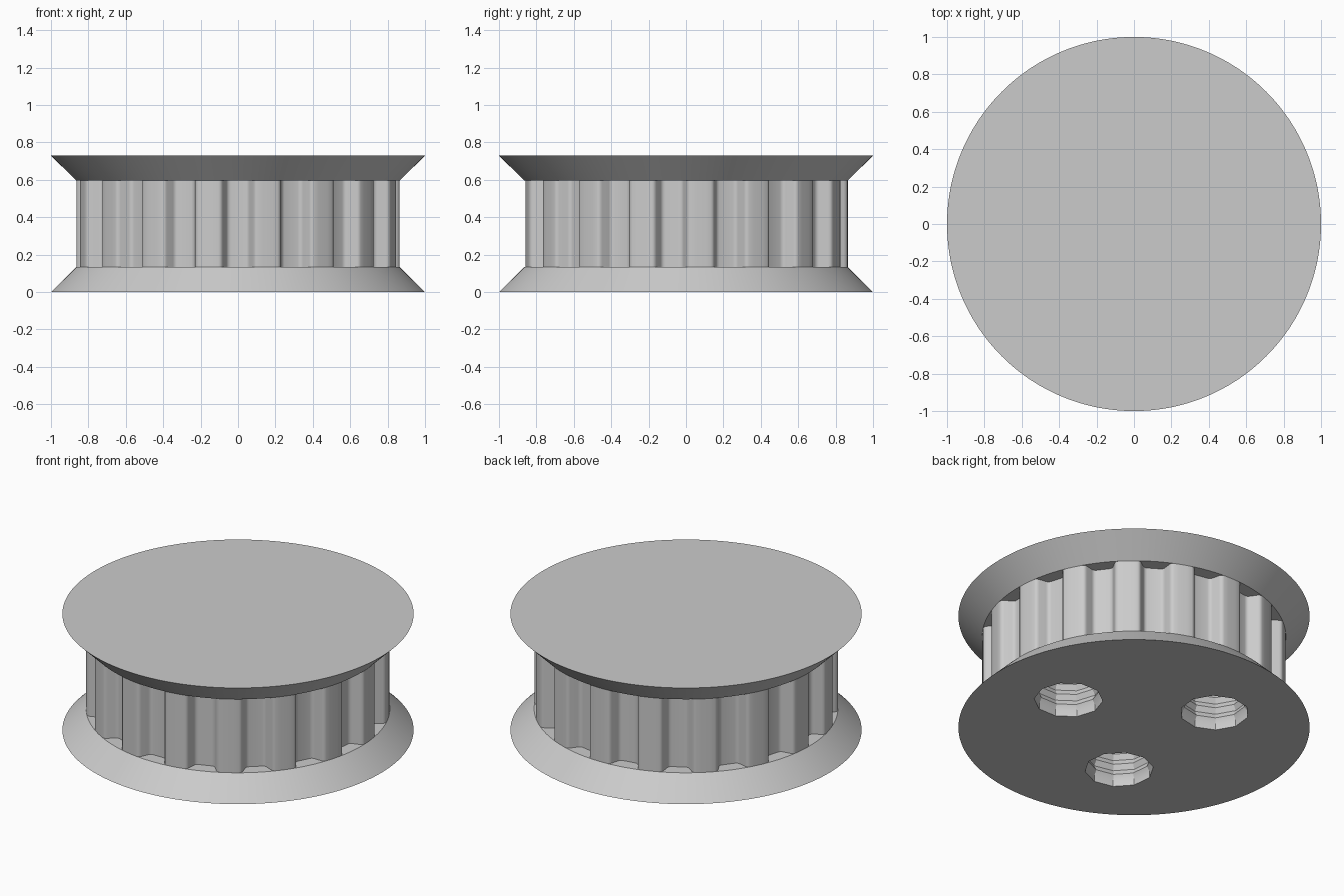
import bpy
import bmesh
from math import sin, cos, pi, radians

if "Cube" in bpy.data.objects:
    bpy.data.objects.remove(bpy.data.objects["Cube"], do_unlink=True)

HEIGHT, FLANGE, RIM, CORE = 0.73, 0.134, 1.0, 0.865
TEETH, MM = 17, 0.0664

grey = bpy.data.materials.new("plain grey")
grey.use_nodes = True
grey.diffuse_color = (0.6, 0.6, 0.6, 1)
grey.node_tree.nodes["Principled BSDF"].inputs["Base Color"].default_value = grey.diffuse_color


def loft(name, rings):
    """Closed solid through stacked rings of (x, y, z) points."""
    bm = bmesh.new()
    loops = [[bm.verts.new(p) for p in ring] for ring in rings]
    n = len(loops[0])
    for low, high in zip(loops, loops[1:]):
        for i in range(n):
            j = (i + 1) % n
            bm.faces.new((low[i], low[j], high[j], high[i]))
    bm.faces.new(loops[0][::-1])
    bm.faces.new(loops[-1])
    bmesh.ops.recalc_face_normals(bm, faces=bm.faces)
    mesh = bpy.data.meshes.new(name)
    bm.to_mesh(mesh)
    bm.free()
    mesh.materials.append(grey)
    ob = bpy.data.objects.new(name, mesh)
    bpy.context.collection.objects.link(ob)
    return ob


def circle(r, z, n, cx=0, cy=0, turn=0):
    return [(cx + r * cos(turn + 2 * pi * i / n), cy + r * sin(turn + 2 * pi * i / n), z)
            for i in range(n)]


# Conical flanges
lower = loft("lower_flange", [circle(RIM, 0, 200), circle(CORE, FLANGE, 200)])
upper = loft("upper_flange", [circle(CORE, HEIGHT - FLANGE, 200), circle(RIM, HEIGHT, 200)])

# Toothed core: rounded trapezoid grooves, half profile as (offset, depth)
half = [(1.6, 0), (1.45, 0.04), (1.34, 0.12), (1.25, 0.27),
        (1.01, 0.92), (0.94, 1.04), (0.81, 1.15), (0.62, 1.19)]
groove = [(-w, d) for w, d in half] + [(w, d) for w, d in reversed(half)]
outline = []
for k in range(TEETH):
    mid = -pi / 2 + 2 * pi * k / TEETH
    for w, d in groove:
        r, a = CORE - d * MM, mid + w * MM / CORE
        outline.append((r * cos(a), r * sin(a)))
    # arc across the tooth crest
    edge = half[0][0] * MM / CORE
    for t in (0.25, 0.5, 0.75):
        a = mid + edge + t * (2 * pi / TEETH - 2 * edge)
        outline.append((CORE * cos(a), CORE * sin(a)))
core = loft("toothed_core", [[(x, y, z) for x, y in outline]
                             for z in (FLANGE, HEIGHT - FLANGE)])

# Three ridged ten-sided screw holes in the underside
for k in range(3):
    a = radians(120 * k)
    cx, cy = 0.487 * cos(a), 0.487 * sin(a)
    steps = [(0.196, -0.05), (0.196, 0.04)]
    for i in range(5):
        steps += [(0.18, 0.07 + i * MM), (0.196, 0.103 + i * MM)]
    cutter = loft("hole_cutter", [circle(r, z, 10, cx, cy, a) for r, z in steps])
    cutter.hide_render = True
    for part in (lower, core):
        mod = part.modifiers.new("screw_hole", "BOOLEAN")
        mod.operation, mod.solver, mod.object = "DIFFERENCE", "EXACT", cutter
        bpy.context.view_layer.objects.active = part
        bpy.ops.object.modifier_apply(modifier=mod.name)
    bpy.data.objects.remove(cutter, do_unlink=True)

# Smooth curved surfaces, keep edges sharp
bpy.ops.object.select_all(action="DESELECT")
for part in (lower, core, upper):
    part.select_set(True)
bpy.context.view_layer.objects.active = core
bpy.ops.object.shade_smooth_by_angle(angle=radians(30))
